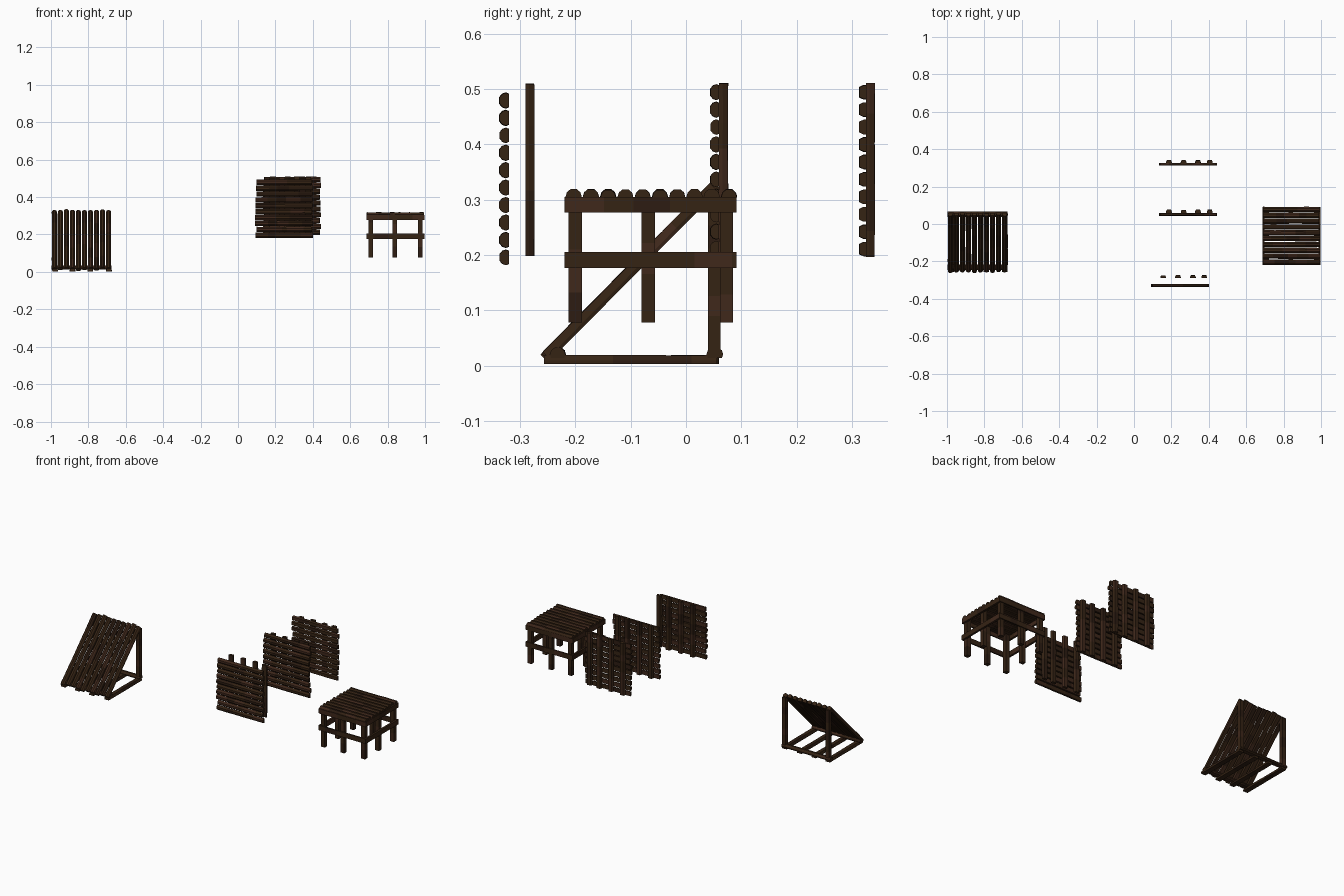
import bpy, bmesh, random
from mathutils import Vector

if "Cube" in bpy.data.objects:
    bpy.data.objects.remove(bpy.data.objects["Cube"])

random.seed(7)
X, Y, Z = Vector((1, 0, 0)), Vector((0, 1, 0)), Vector((0, 0, 1))


def material(name, rgb):
    m = bpy.data.materials.new(name)
    m.diffuse_color = (*rgb, 1)
    m.use_nodes = True
    m.node_tree.nodes["Principled BSDF"].inputs["Base Color"].default_value = m.diffuse_color
    return m


WOOD = [material("dark brown wood", (0.036, 0.017, 0.007)),
        material("red brown wood", (0.050, 0.021, 0.011)),
        material("deep brown wood", (0.026, 0.012, 0.006))]

# Cross-sections: across the width (-0.5..0.5) and out from the flat side (0..1)
HALF_LOG = [(-.42, 0), (.42, 0), (.5, .3), (.42, .68), (.2, .97), (-.2, .97), (-.42, .68), (-.5, .3)]
BEVELLED = [(-.5, 0), (.5, 0), (.5, .4), (.36, 1), (-.36, 1), (-.5, .4)]
SQUARE = [(-.5, 0), (.5, 0), (.5, 1), (-.5, 1)]


def timber(bm, a, b, width, depth, out, profile=HALF_LOG, rough=0.0, patchy=True):
    """Prism from a to b, its flat side on the line a-b, bulging towards out."""
    a, b, out = Vector(a), Vector(b), Vector(out).normalized()
    axis = (b - a).normalized()
    side = axis.cross(out)
    a = a + axis * random.uniform(0, rough)
    b = b - axis * random.uniform(0, rough)
    steps = 5 if patchy else 1
    cuts = [0] + [(i + random.uniform(-.3, .3)) / steps for i in range(1, steps)] + [1]
    rings = []
    for t in cuts:
        k = 1 + random.uniform(-.05, .03) * (rough > 0)
        p = a.lerp(b, t)
        rings.append([bm.verts.new(p + side * (u * width * k) + out * (v * depth * k))
                      for u, v in profile])
    n = len(profile)
    for r, s in zip(rings, rings[1:]):
        shade = random.choices((0, 1, 2), (5, 3, 2))[0] if patchy else 0
        for i in range(n):
            bm.faces.new((r[i], r[(i + 1) % n], s[(i + 1) % n], s[i])).material_index = shade
    bm.faces.new(rings[0][::-1])
    bm.faces.new(rings[-1])


def finish(bm, name):
    bmesh.ops.recalc_face_normals(bm, faces=bm.faces)
    me = bpy.data.meshes.new(name)
    bm.to_mesh(me)
    bm.free()
    for m in WOOD:
        me.materials.append(m)
    bpy.context.collection.objects.link(bpy.data.objects.new(name, me))


def wall(name, x0, z0, y_plank, y_batten, battens, zb, width, depth, profile):
    # Horizontal half-log planks, round side to the front
    bm = bmesh.new()
    for i in range(10):
        z = z0 + 0.0157 + i * 0.0315
        timber(bm, (x0, y_plank, z), (x0 + 0.312, y_plank, z), width, depth, -Y, profile, 0.01)
    finish(bm, name + "_planks")
    # Upright battens behind
    bm = bmesh.new()
    for x in battens:
        timber(bm, (x, y_batten, zb), (x, y_batten, zb + 0.317), 0.03, 0.016, Y, BEVELLED, 0.004)
    finish(bm, name + "_battens")


wall("front_wall", 0.09, 0.18, -0.32, -0.29, (0.156, 0.235, 0.315, 0.375), 0.195, 0.029, 0.018, HALF_LOG)
wall("middle_wall", 0.132, 0.195, 0.06, 0.06, (0.187, 0.265, 0.342, 0.405), 0.195, 0.029, 0.017, HALF_LOG)
wall("back_wall", 0.132, 0.195, 0.326, 0.325, (0.187, 0.265, 0.342, 0.405), 0.195, 0.026, 0.013, BEVELLED)

# Ramp: sloping half-logs
bm = bmesh.new()
for i in range(10):
    x = -0.982 + i * 0.0322
    timber(bm, (x, -0.249, 0.006), (x, 0.063, 0.321), 0.027, 0.021, (0, -1, 1), HALF_LOG, 0.008)
finish(bm, "ramp_planks")

# Ramp: base sleepers, cross logs and rear posts
bm = bmesh.new()
for x in (-0.978, -0.885, -0.79, -0.69):
    timber(bm, (x, -0.257, 0.003), (x, 0.06, 0.003), 0.03, 0.016, Z, BEVELLED, 0.004)
for y in (-0.232, 0.052):
    timber(bm, (-0.998, y, 0.014), (-0.675, y, 0.014), 0.03, 0.02, Z, HALF_LOG, 0.004)
for x in (-0.978, -0.69):
    timber(bm, (x, 0.04, 0.02), (x, 0.04, 0.312), 0.024, 0.022, Y, SQUARE)
finish(bm, "ramp_frame")

# Table: half-log top
bm = bmesh.new()
for i in range(10):
    y = -0.203 + i * 0.0312
    timber(bm, (0.684, y, 0.3), (0.996, y, 0.3), 0.0285, 0.019, Z, HALF_LOG, 0.008)
finish(bm, "table_top")

# Table: legs round the edge, none in the middle
bm = bmesh.new()
for x in (0.709, 0.838, 0.975):
    for y in (-0.2, -0.068, 0.073):
        if (x, y) != (0.838, -0.068):
            timber(bm, (x, y - 0.012, 0.078), (x, y - 0.012, 0.3), 0.025, 0.024, Y, SQUARE)
finish(bm, "table_legs")

# Table: upper apron and lower rails on four sides
bm = bmesh.new()
for z, h, e in ((0.291, 0.028, 0.002), (0.191, 0.029, 0.0)):
    for y, d in ((-0.212, -Y), (0.083, Y)):
        timber(bm, (0.686 + e, y, z), (0.998 - e, y, z), h, 0.008, d, SQUARE)
    for x, d in ((0.698, -X), (0.986, X)):
        timber(bm, (x, -0.22 + e, z), (x, 0.091 - e, z), h, 0.012, d, SQUARE)
finish(bm, "table_rails")
